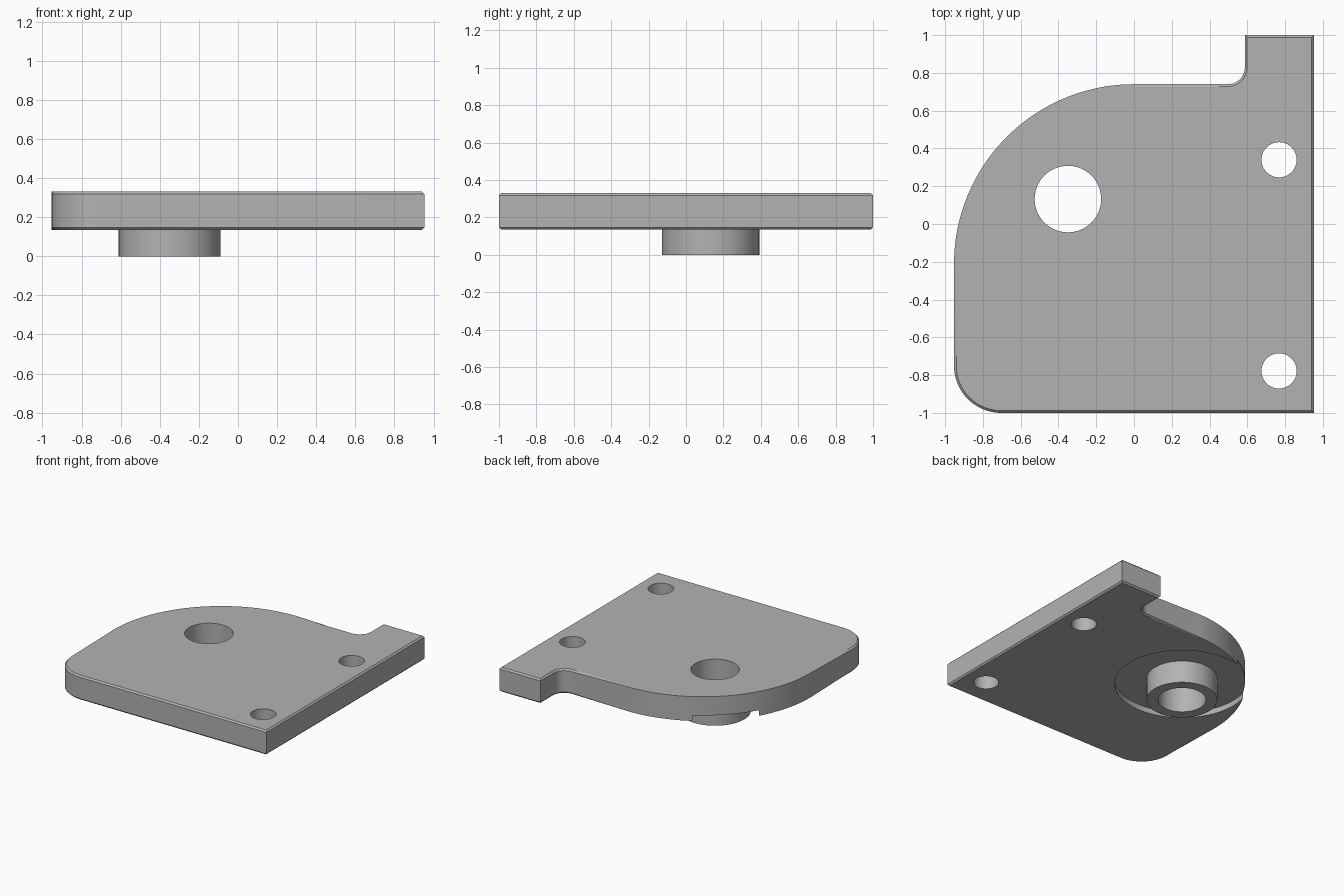
import bpy, bmesh
from math import cos, sin, radians

cube = bpy.data.objects.get("Cube")
if cube:
    bpy.data.objects.remove(cube, do_unlink=True)

grey = bpy.data.materials.new("plain grey")
grey.use_nodes = True
colour = (0.45, 0.45, 0.45, 1)
grey.diffuse_color = colour
grey.node_tree.nodes["Principled BSDF"].inputs["Base Color"].default_value = colour

BOTTOM, TOP = 0.135, 0.33      # plate faces
FLOOR = 0.18                   # floor of the round recess
CHAMFER = 0.012
HALF = 0.953
PIVOT = (-0.35, 0.132)         # shared centre of boss, bore and recess


def arc(cx, cy, r, start, end, steps):
    """Points along an arc, angles in degrees."""
    angles = [radians(start + (end - start) * i / steps) for i in range(steps + 1)]
    return [(cx + r * cos(a), cy + r * sin(a)) for a in angles]


def make_object(name, bm):
    mesh = bpy.data.meshes.new(name)
    bmesh.ops.recalc_face_normals(bm, faces=bm.faces)
    bm.to_mesh(mesh)
    bm.free()
    mesh.materials.append(grey)
    obj = bpy.data.objects.new(name, mesh)
    bpy.context.collection.objects.link(obj)
    return obj


def prism(name, points, z0, z1, chamfer=0):
    """Extrude an outline and chamfer its top and bottom rims."""
    bm = bmesh.new()
    face = bm.faces.new([bm.verts.new((x, y, z0)) for x, y in points])
    new = bmesh.ops.extrude_face_region(bm, geom=[face], use_keep_orig=True)["geom"]
    for v in new:
        if isinstance(v, bmesh.types.BMVert):
            v.co.z = z1
    if chamfer:
        rims = [e for e in bm.edges if abs(e.verts[0].co.z - e.verts[1].co.z) < 1e-5]
        bmesh.ops.bevel(bm, geom=rims, offset=chamfer, segments=1,
                        profile=0.5, affect='EDGES')
    return make_object(name, bm)


def disc(name, centre, r, z0, z1, sides=96):
    return prism(name, arc(*centre, r, 0, 360, sides)[:-1], z0, z1)


def combine(target, other, operation):
    mod = target.modifiers.new(other.name, 'BOOLEAN')
    mod.operation = operation
    mod.solver = 'EXACT'
    mod.object = other
    other.hide_render = True
    bpy.context.view_layer.objects.active = target
    bpy.ops.object.modifier_apply(modifier=mod.name)
    bpy.data.objects.remove(other, do_unlink=True)


# Plate outline: square right side, tab at the back, filleted and rounded left side
outline = [(HALF, -1), (HALF, 1), (0.587, 1)]
outline += arc(0.497, 0.83, 0.09, 0, -90, 12)
outline += arc(0, -0.213, HALF, 90, 180, 48)
outline += arc(-HALF + 0.25, -0.75, 0.25, 180, 270, 20)
plate = prism("mounting_plate", outline, BOTTOM, TOP, CHAMFER)

# Shallow round recess underneath, then the boss standing in it
combine(plate, disc("recess", PIVOT, 0.495, BOTTOM - 0.1, FLOOR), 'DIFFERENCE')
combine(plate, disc("boss", PIVOT, 0.26, 0, FLOOR + 0.05), 'UNION')

# Bore through the boss and two bolt holes
holes = [("bore", PIVOT, 0.176),
         ("rear_bolt_hole", (0.768, 0.34), 0.093),
         ("front_bolt_hole", (0.768, -0.778), 0.093)]
for name, centre, radius in holes:
    combine(plate, disc(name, centre, radius, -0.2, 0.6, 64), 'DIFFERENCE')

# Smooth curved walls, keep rims sharp
bpy.ops.object.select_all(action='DESELECT')
plate.select_set(True)
bpy.context.view_layer.objects.active = plate
bpy.ops.object.shade_smooth_by_angle(angle=radians(25))
